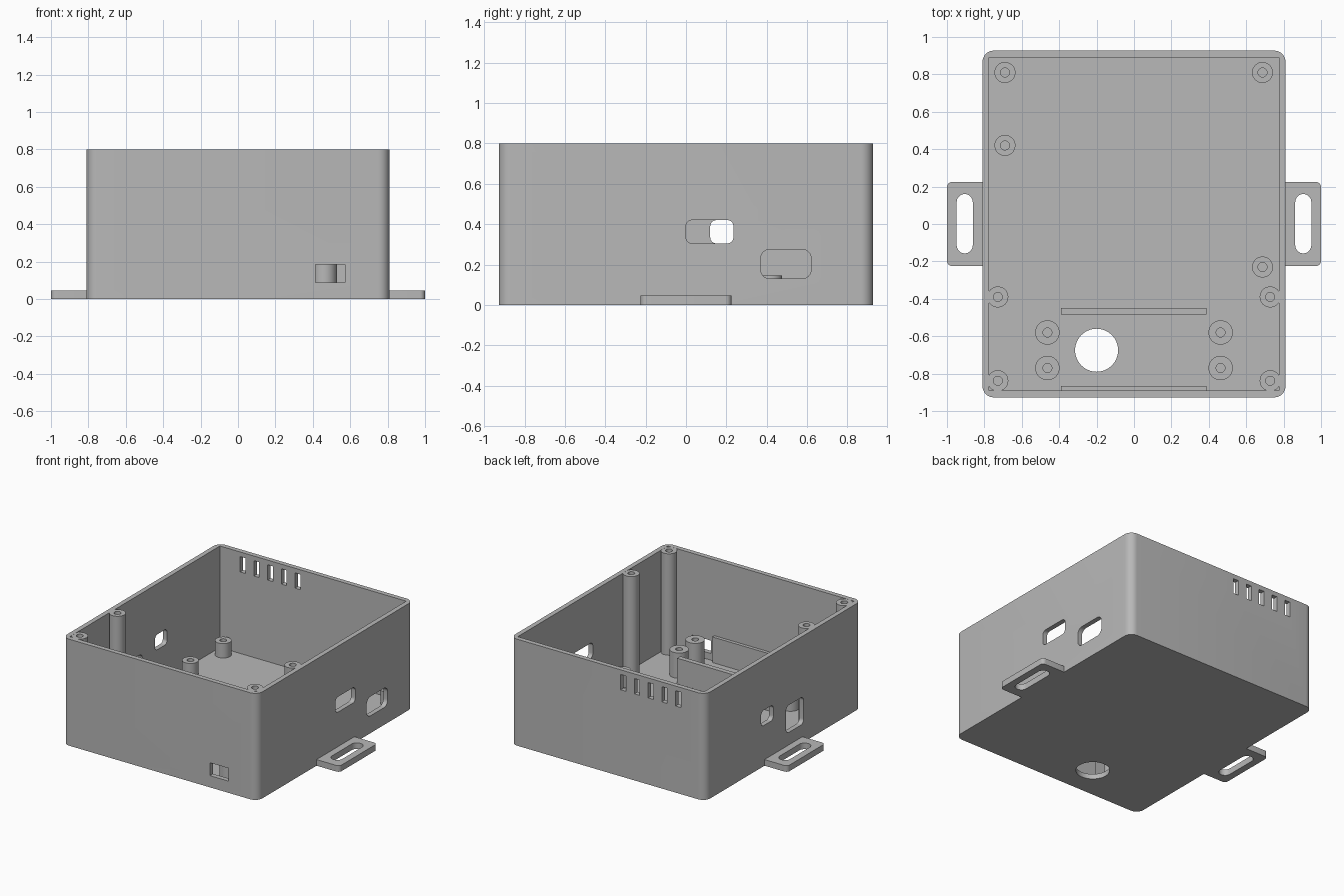
import bpy, bmesh, math
from mathutils import Vector

if "Cube" in bpy.data.objects:
    bpy.data.objects.remove(bpy.data.objects["Cube"], do_unlink=True)

grey = bpy.data.materials.new("light_grey_plastic")
grey.use_nodes = True
COLOUR = (0.48, 0.48, 0.48, 1)
grey.diffuse_color = COLOUR
grey.node_tree.nodes["Principled BSDF"].inputs["Base Color"].default_value = COLOUR

HX, HY, H = 0.81, 0.927, 0.8
WALL, FLOOR = 0.036, 0.038


def finish(name, bm):
    bmesh.ops.remove_doubles(bm, verts=bm.verts, dist=1e-5)
    bmesh.ops.recalc_face_normals(bm, faces=bm.faces)
    mesh = bpy.data.meshes.new(name)
    bm.to_mesh(mesh)
    bm.free()
    mesh.materials.append(grey)
    ob = bpy.data.objects.new(name, mesh)
    bpy.context.collection.objects.link(ob)
    return ob


def activate(ob):
    bpy.ops.object.select_all(action='DESELECT')
    ob.select_set(True)
    bpy.context.view_layer.objects.active = ob


def smooth(ob):
    activate(ob)
    bpy.ops.object.shade_smooth_by_angle(angle=math.radians(30))


def prism(name, axis, u, v, w, radius=0.0, steps=8):
    """Rounded rectangle over ranges u and v, extruded along axis over range w."""
    outline = []
    corners = [(u[1], v[1], -1, -1), (u[0], v[1], 1, -1),
               (u[0], v[0], 1, 1), (u[1], v[0], -1, 1)]
    for k, (cu, cv, su, sv) in enumerate(corners):
        for i in range(steps + 1 if radius else 1):
            a = math.pi / 2 * (k + i / steps)
            du = su * radius + radius * math.cos(a)
            dv = sv * radius + radius * math.sin(a)
            p = (cu + du, cv + dv) if radius else (cu, cv)
            if not outline or math.dist(p, outline[-1]) > 1e-5:
                outline.append(p)
    if math.dist(outline[0], outline[-1]) < 1e-5:
        outline.pop()
    place = {'X': lambda a, b, c: (c, a, b),
             'Y': lambda a, b, c: (a, c, b),
             'Z': lambda a, b, c: (a, b, c)}[axis]
    bm = bmesh.new()
    low, high = ([bm.verts.new(place(a, b, c)) for a, b in outline] for c in w)
    bm.faces.new(low)
    bm.faces.new(high)
    n = len(outline)
    for i in range(n):
        j = (i + 1) % n
        bm.faces.new((low[i], low[j], high[j], high[i]))
    return finish(name, bm)


def cut(target, cutter):
    cutter.hide_render = True
    mod = target.modifiers.new("cut", 'BOOLEAN')
    mod.operation, mod.solver, mod.object = 'DIFFERENCE', 'EXACT', cutter
    activate(target)
    bpy.ops.object.modifier_apply(modifier=mod.name)
    bpy.data.objects.remove(cutter, do_unlink=True)


def post(name, x, y, r, top, bore=0.024):
    """Round post with a blind screw hole, spun from its profile."""
    profile = [(0, FLOOR), (bore, FLOOR), (bore, top), (r, top), (r, 0.02), (0, 0.02)]
    bm = bmesh.new()
    vs = [bm.verts.new((a, 0, z)) for a, z in profile]
    es = [bm.edges.new(pair) for pair in zip(vs, vs[1:])]
    bmesh.ops.spin(bm, geom=vs + es, cent=(0, 0, 0), axis=(0, 0, 1),
                   angle=math.tau, steps=40)
    bmesh.ops.translate(bm, verts=bm.verts, vec=Vector((x, y, 0)))
    smooth(finish(name, bm))


# Case shell with open top
shell = prism("case_shell", 'Z', (-HX, HX), (-HY, HY), (0, H), 0.06)
cut(shell, prism("cavity", 'Z', (WALL - HX, HX - WALL), (WALL - HY, HY - WALL), (FLOOR, 1)))

# Cable hole in the floor
cut(shell, prism("cable_hole", 'Z', (-0.315, -0.085), (-0.79, -0.56), (-0.1, 0.1), 0.115, 14))

# Side openings
LEFT, RIGHT = (0.7, 0.9), (-0.9, -0.7)
for u, v, w, r in [((0, 0.235), (0.305, 0.42), LEFT, 0.03),
                   ((0.37, 0.62), (0.13, 0.275), LEFT, 0.045),
                   ((0.12, 0.265), (0.305, 0.42), RIGHT, 0.03),
                   ((-0.24, -0.03), (0.14, 0.345), RIGHT, 0.035)]:
    cut(shell, prism("side_opening", 'X', u, v, w, r))

# Front opening and rear vents
cut(shell, prism("front_opening", 'Y', (0.415, 0.572), (0.088, 0.185), (-1, -0.85)))
for i in range(5):
    x = -0.128 - 0.114 * i
    cut(shell, prism("vent", 'Y', (x - 0.022, x + 0.022), (0.65, 0.765), (0.85, 1)))
smooth(shell)

# Slotted mounting tabs
for side, s in (("left", 1), ("right", -1)):
    tab = prism(side + "_mounting_tab", 'Z', sorted((s * 0.78, s)), (-0.225, 0.225), (0, 0.046), 0.028)
    cut(tab, prism("slot", 'Z', sorted((s * 0.862, s * 0.948)), (-0.157, 0.16), (-0.1, 0.1), 0.043))
    smooth(tab)

    # Lid posts and front board posts
    for place, y in (("front", -0.838), ("middle", -0.39)):
        post(f"{side}_{place}_lid_post", s * 0.728, y, 0.056, H - 0.0005)
    for place, y in (("front", -0.77), ("rear", -0.58)):
        post(f"{side}_{place}_board_post", s * 0.463, y, 0.065, 0.228)

# Low standoffs for the main board
for i, (x, y) in enumerate([(-0.69, 0.81), (0.687, 0.81), (-0.69, 0.42), (0.687, -0.23)]):
    post(f"low_standoff_{i + 1}", x, y, 0.056, 0.146)

# Ribs that hold the small board
for name, y in (("rear_rib", (-0.485, -0.448)), ("front_rib", (-0.9, -0.866))):
    prism(name, 'Z', (-0.39, 0.387), y, (0.02, 0.23))
